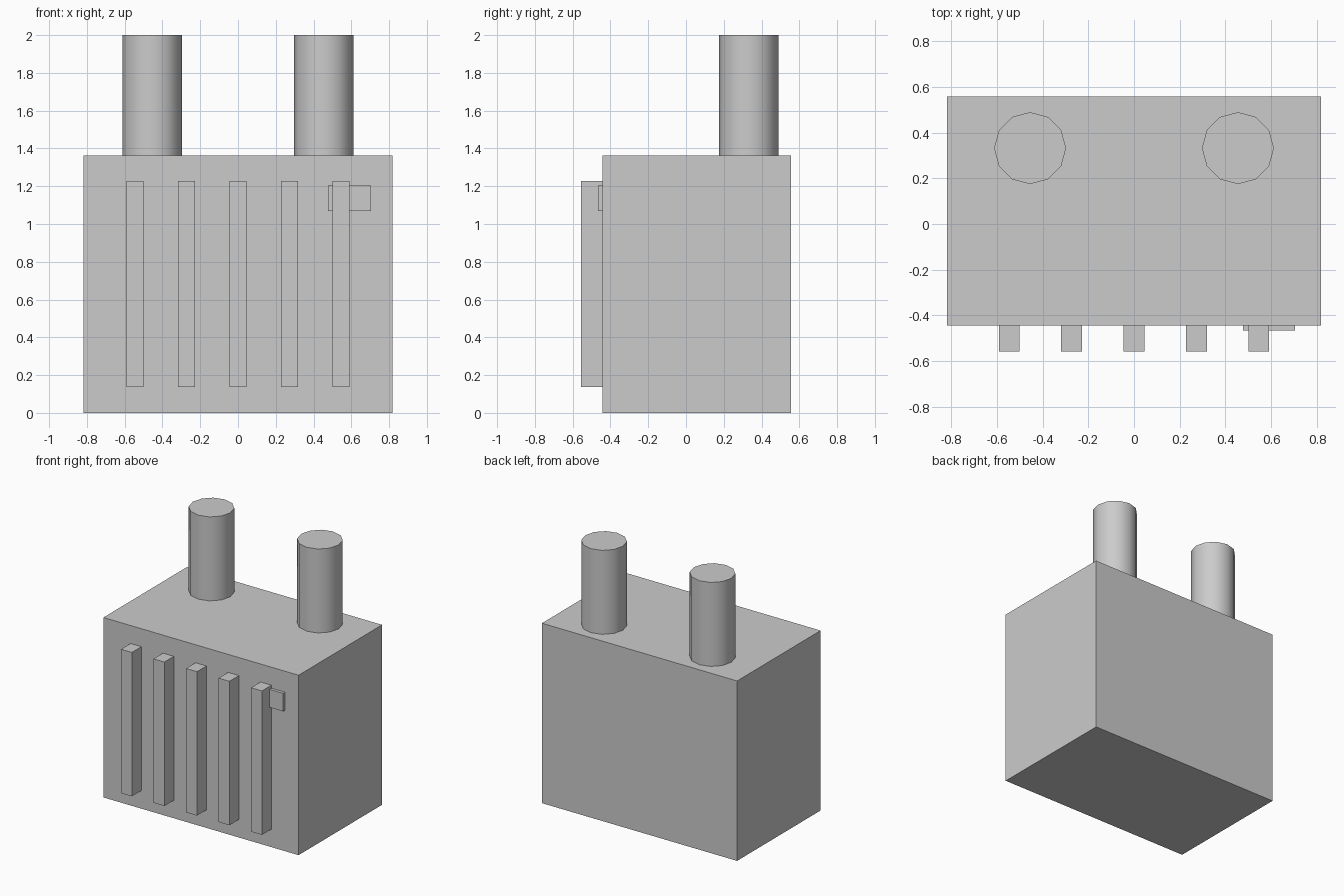
import bpy

if "Cube" in bpy.data.objects:
    bpy.data.objects.remove(bpy.data.objects["Cube"])

U = 1 / 11                      # design module
Y_FRONT, Y_BACK = -4.875 * U, 6.125 * U
TOP = 15 * U

grey = bpy.data.materials.new("plain_grey")
grey.diffuse_color = (0.6, 0.6, 0.6, 1)
grey.use_nodes = True
grey.node_tree.nodes["Principled BSDF"].inputs["Base Color"].default_value = grey.diffuse_color


def finish(name):
    ob = bpy.context.object
    ob.name = name
    ob.data.materials.append(grey)
    return ob


def box(name, x, y, z):
    """Box from (min, max) pairs along each axis."""
    spans = (x, y, z)
    bpy.ops.mesh.primitive_cube_add(size=1, location=[(a + b) / 2 for a, b in spans])
    bpy.context.object.scale = [b - a for a, b in spans]
    bpy.ops.object.transform_apply(location=False, rotation=False, scale=True)
    return finish(name)


# Main housing
box("housing", (-9 * U, 9 * U), (Y_FRONT, Y_BACK), (0, TOP))

# Vertical ribs on the front
for i in range(5):
    cx = (i - 2) * 3 * U
    box(f"front_rib_{i + 1}", (cx - U / 2, cx + U / 2),
        (Y_FRONT - 1.25 * U, Y_FRONT), (1.5 * U, 13.5 * U))

# Small label plate beside the last rib
box("front_plate", (5.25 * U, 7.75 * U), (Y_FRONT - 0.25 * U, Y_FRONT),
    (11.75 * U, 13.25 * U))

# Two exhaust stacks on the top
for side, sx in (("left", -1), ("right", 1)):
    bpy.ops.mesh.primitive_cylinder_add(
        vertices=12, radius=1.73 * U, depth=7 * U,
        location=(sx * 5 * U, 3.65 * U, TOP + 3.5 * U))
    finish(f"{side}_stack")
    bpy.ops.object.shade_smooth_by_angle(angle=0.7)
